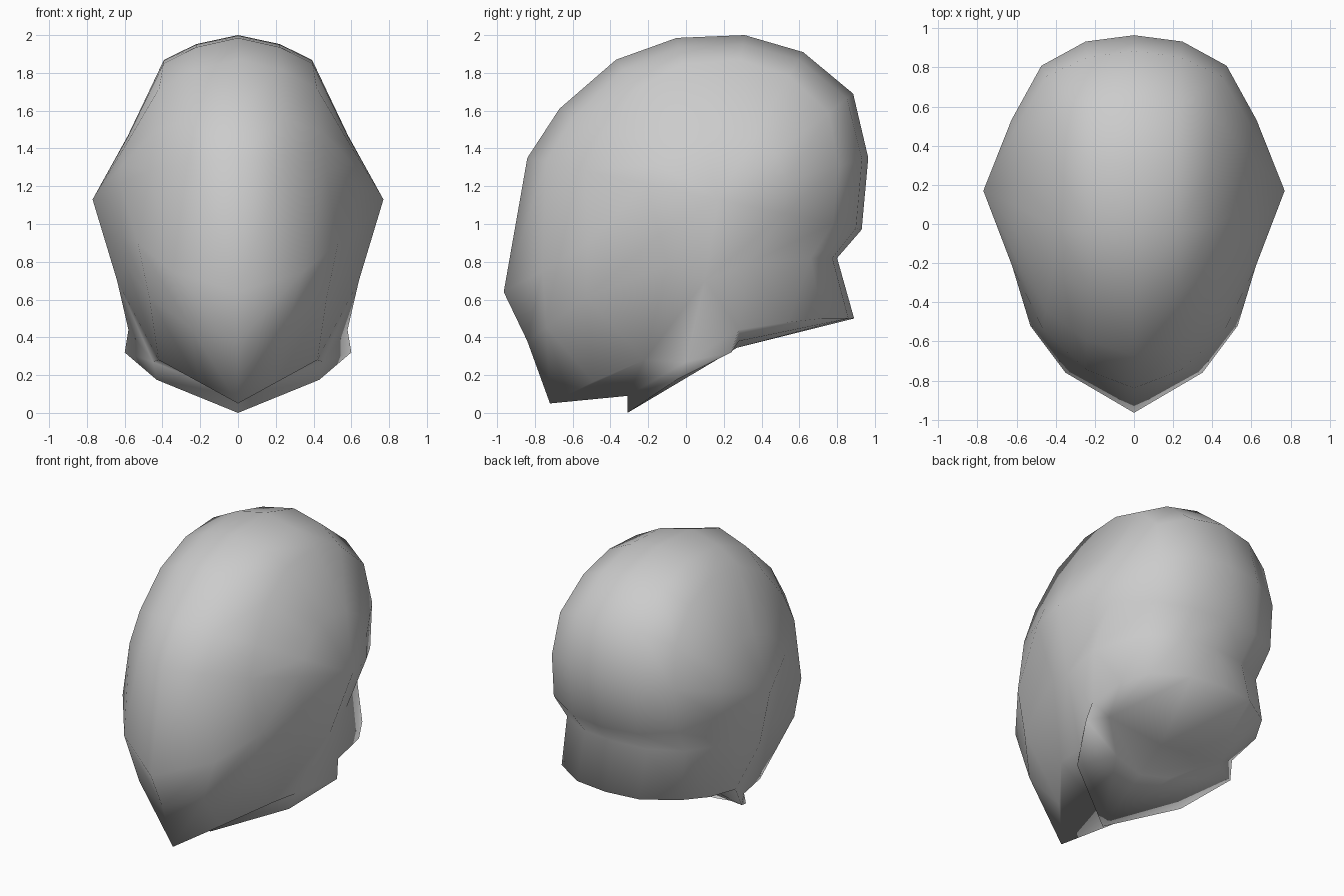
import bpy, bmesh, math

if "Cube" in bpy.data.objects:
    bpy.data.objects.remove(bpy.data.objects["Cube"])

POLE = (0.77, 0.17, 1.13)          # widest point at the temple
# centre-line profile (y, z): front lip, over the crown, to the back lip
PROFILE = [(-0.84, 0.38), (-0.965, 0.64), (-0.84, 1.35), (-0.67, 1.61), (-0.37, 1.87),
           (-0.05, 1.985), (0.31, 2.0), (0.62, 1.91), (0.885, 1.69), (0.965, 1.35), (0.93, 0.97)]
# how ribs bend towards the temple: (x, remaining distance to the temple)
FRONT = [(0.25, 0.90), (0.47, 0.69), (0.625, 0.38)]
TOP = [(0.22, 0.945), (0.39, 0.85), (0.58, 0.39)]
BACK = [(0.25, 0.96), (0.48, 0.80), (0.63, 0.46)]

bm = bmesh.new()


def v(*co):
    return bm.verts.new(co)


def face(*vs):
    unique = list(dict.fromkeys(vs))
    if len(unique) > 2:
        bm.faces.new(unique)


def strip(a, b):
    for i in range(len(a) - 1):
        face(a[i], a[i + 1], b[i + 1], b[i])


pole = v(*POLE)


def rib(y, z):
    dy, dz = y - POLE[1], z - POLE[2]
    up = max(0.0, dz) / math.hypot(dy, dz)
    side = FRONT if dy < 0 else BACK
    out = [v(0, y, z)]
    for (xs, ss), (xt, st) in zip(side, TOP):
        x, s = xs + (xt - xs) * up ** 2, ss + (st - ss) * up ** 2
        out.append(v(x, POLE[1] + dy * s, POLE[2] + dz * s))
    return out + [pole]


# face mask rim and dome
mask = [v(0, -0.72, 0.05), v(0.21, -0.49, 0.165), v(0.42, -0.22, 0.28), v(0.64, 0.1, 0.7), pole]
ribs = [mask] + [rib(y, z) for y, z in PROFILE]
for co, vert in (((0.35, -0.76, 0.75), ribs[2][1]), ((0.53, -0.52, 0.90), ribs[2][2]),
                 ((0.615, -0.14, 0.94), ribs[2][3]), ((0.59, -0.10, 0.78), ribs[1][3])):
    vert.co = co
for a, b in zip(ribs, ribs[1:]):
    strip(a, b)

# nape: pinched waist, then flared neck rim
lip = ribs[-1]
waist = [v(0, 0.80, 0.82), v(0.24, 0.775, 0.82), v(0.46, 0.66, 0.82), v(0.61, 0.33, 0.79), mask[3]]
neck = [v(0, 0.89, 0.50), v(0.24, 0.86, 0.50), v(0.46, 0.72, 0.50), v(0.56, 0.54, 0.48)]
ear = v(0.58, 0.28, 0.44)
strip(lip, waist)
strip(waist[:4], neck)
face(waist[3], ear, neck[3])
face(waist[3], mask[3], ear)

# jaw flap, recessed behind the mask rim
jaw = [v(0, -0.31, 0.0), v(0.43, -0.05, 0.175), v(0.60, 0.24, 0.32)]
step, recess = v(0, -0.31, 0.09), v(0.45, 0.0, 0.27)
face(mask[0], mask[1], mask[2], step)
face(step, mask[2], recess)
face(step, recess, jaw[1], jaw[0])
face(mask[3], mask[2], recess)
face(mask[3], recess, ear)
face(recess, jaw[1], jaw[2])
face(recess, jaw[2], ear)

# sloping underside
under = [jaw[0], v(0.22, 0.09, 0.26), v(0.44, 0.28, 0.38)]
mid = [jaw[0], v(0, 0.06, 0.22), v(0, 0.27, 0.345)]
strip(mid, under)
face(under[0], jaw[1], under[1])
face(under[1], jaw[1], jaw[2], under[2])
face(under[2], jaw[2], ear)
face(under[2], ear, neck[3])
face(under[2], neck[3], neck[2])
face(under[2], neck[2], neck[1], mid[2])
face(mid[2], neck[1], neck[0])

# mirror to the other side
geom = bm.verts[:] + bm.edges[:] + bm.faces[:]
bmesh.ops.mirror(bm, geom=geom, axis='X', merge_dist=0.0001)
bmesh.ops.remove_doubles(bm, verts=bm.verts[:], dist=0.0005)
bmesh.ops.recalc_face_normals(bm, faces=bm.faces[:])

mesh = bpy.data.meshes.new("head_shell")
bm.to_mesh(mesh)
bm.free()
mesh.shade_smooth()
obj = bpy.data.objects.new("head_shell", mesh)
bpy.context.collection.objects.link(obj)
